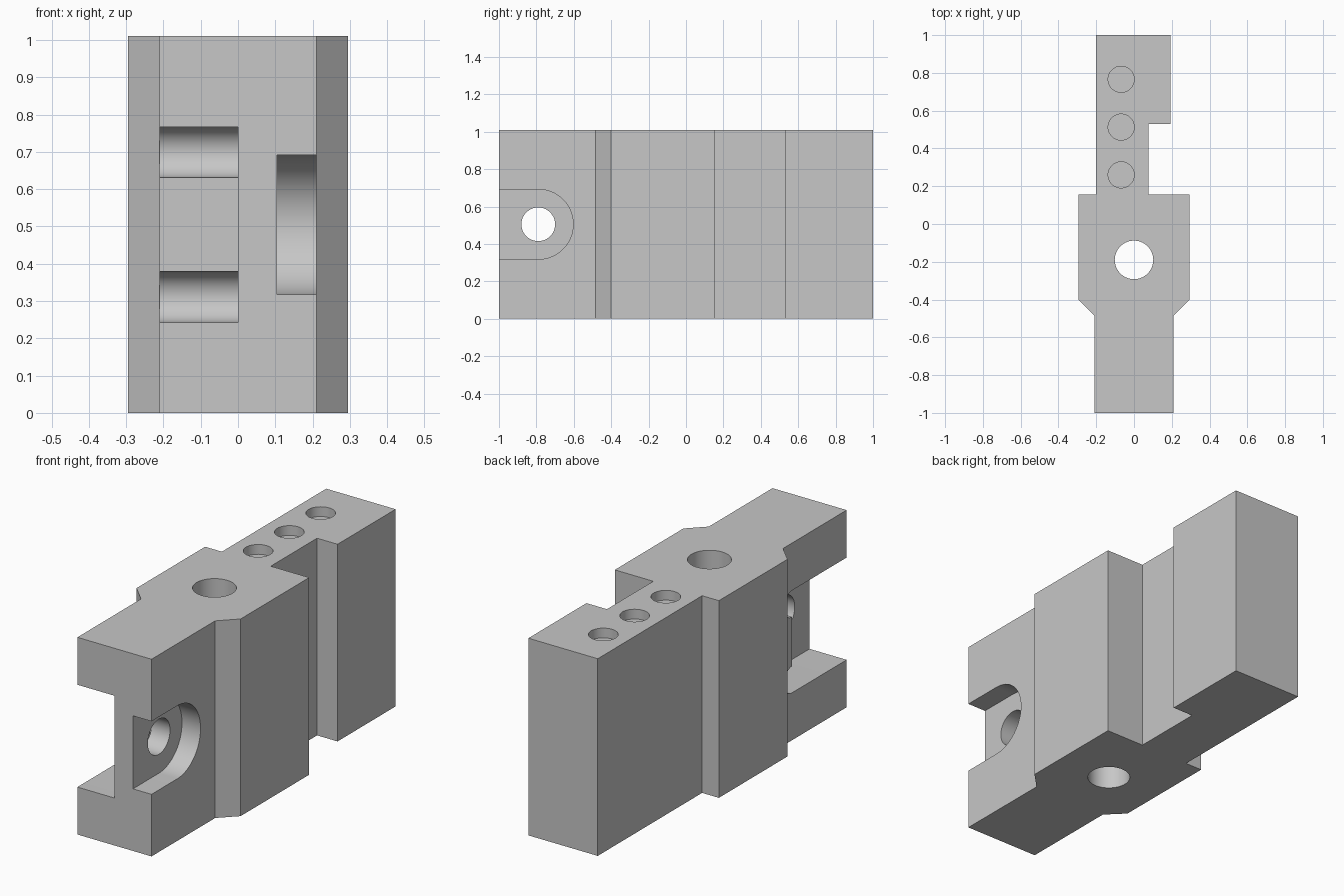
import bpy, bmesh
from math import sin, cos, pi

cube = bpy.data.objects.get("Cube")
if cube:
    bpy.data.objects.remove(cube, do_unlink=True)

HEIGHT = 1.01
MID = HEIGHT / 2

grey = bpy.data.materials.new("machined grey")
grey.use_nodes = True
COLOUR = (0.57, 0.57, 0.57, 1)
grey.diffuse_color = COLOUR
grey.node_tree.nodes["Principled BSDF"].inputs["Base Color"].default_value = COLOUR


def arc(u, v, r, start, end, steps=32):
    """Points along an arc, angles in turns of pi."""
    angles = [pi * (start + (end - start) * i / steps) for i in range(steps + 1)]
    return [(u + r * cos(a), v + r * sin(a)) for a in angles]


def circle(u, v, r):
    return arc(u, v, r, 0, 2, 64)[:-1]


def prism(name, profile, axis, low, high):
    """Extrude a profile: (x, y) along z, or (y, z) along x."""
    place = (lambda p, d: (p[0], p[1], d)) if axis == "z" else (lambda p, d: (d, p[0], p[1]))
    bm = bmesh.new()
    base = bm.faces.new([bm.verts.new(place(p, low)) for p in profile])
    grown = bmesh.ops.extrude_face_region(bm, geom=[base])["geom"]
    shift = place((0, 0), high - low)
    bmesh.ops.translate(bm, vec=shift, verts=[g for g in grown if isinstance(g, bmesh.types.BMVert)])
    bmesh.ops.recalc_face_normals(bm, faces=bm.faces)
    mesh = bpy.data.meshes.new(name)
    bm.to_mesh(mesh)
    bm.free()
    mesh.materials.append(grey)
    obj = bpy.data.objects.new(name, mesh)
    bpy.context.collection.objects.link(obj)
    return obj


# Stepped block, outlined from above
outline = [(-0.21, -1), (0.21, -1), (0.21, -0.485), (0.295, -0.4), (0.295, 0.155),
           (0.077, 0.155), (0.077, 0.53), (0.193, 0.53), (0.193, 1), (-0.2, 1),
           (-0.2, 0.155), (-0.295, 0.155), (-0.295, -0.4), (-0.21, -0.485)]
block = prism("mounting_block", outline, "z", 0, HEIGHT)

# Pocket with rounded corner reliefs, open to the front and one side
RELIEF, POCKET_END, HALF = 0.068, -0.56, 0.262
pocket = [(-1.2, MID - HALF)]
for side in (-1, 1):
    pocket += arc(POCKET_END, MID + side * (HALF - RELIEF), RELIEF, -0.5, 0.5)
pocket.append((-1.2, MID + HALF))

# Round-ended recess on the other side
recess = [(-1.2, MID - 0.187)] + arc(-0.79, MID, 0.187, -0.5, 0.5) + [(-1.2, MID + 0.187)]

cutters = [
    prism("pocket_cutter", pocket, "x", -0.5, 0),
    prism("recess_cutter", recess, "x", 0.105, 0.5),
    prism("cross_hole_cutter", circle(-0.79, MID, 0.09), "x", -0.1, 0.2),
    prism("upright_hole_cutter", circle(0, -0.19, 0.102), "z", -0.1, HEIGHT + 0.1),
]
# Row of shallow blind holes in the top
for y in (0.26, 0.513, 0.766):
    cutters.append(prism("blind_hole_cutter", circle(-0.068, y, 0.069), "z", HEIGHT - 0.05, HEIGHT + 0.1))

# Cut the block
bpy.ops.object.select_all(action="DESELECT")
bpy.context.view_layer.objects.active = block
block.select_set(True)
for cutter in cutters:
    cut = block.modifiers.new("cut", "BOOLEAN")
    cut.operation = "DIFFERENCE"
    cut.solver = "EXACT"
    cut.object = cutter
    bpy.ops.object.modifier_apply(modifier=cut.name)
    bpy.data.objects.remove(cutter, do_unlink=True)

bpy.ops.object.shade_smooth_by_angle(angle=pi / 6)
